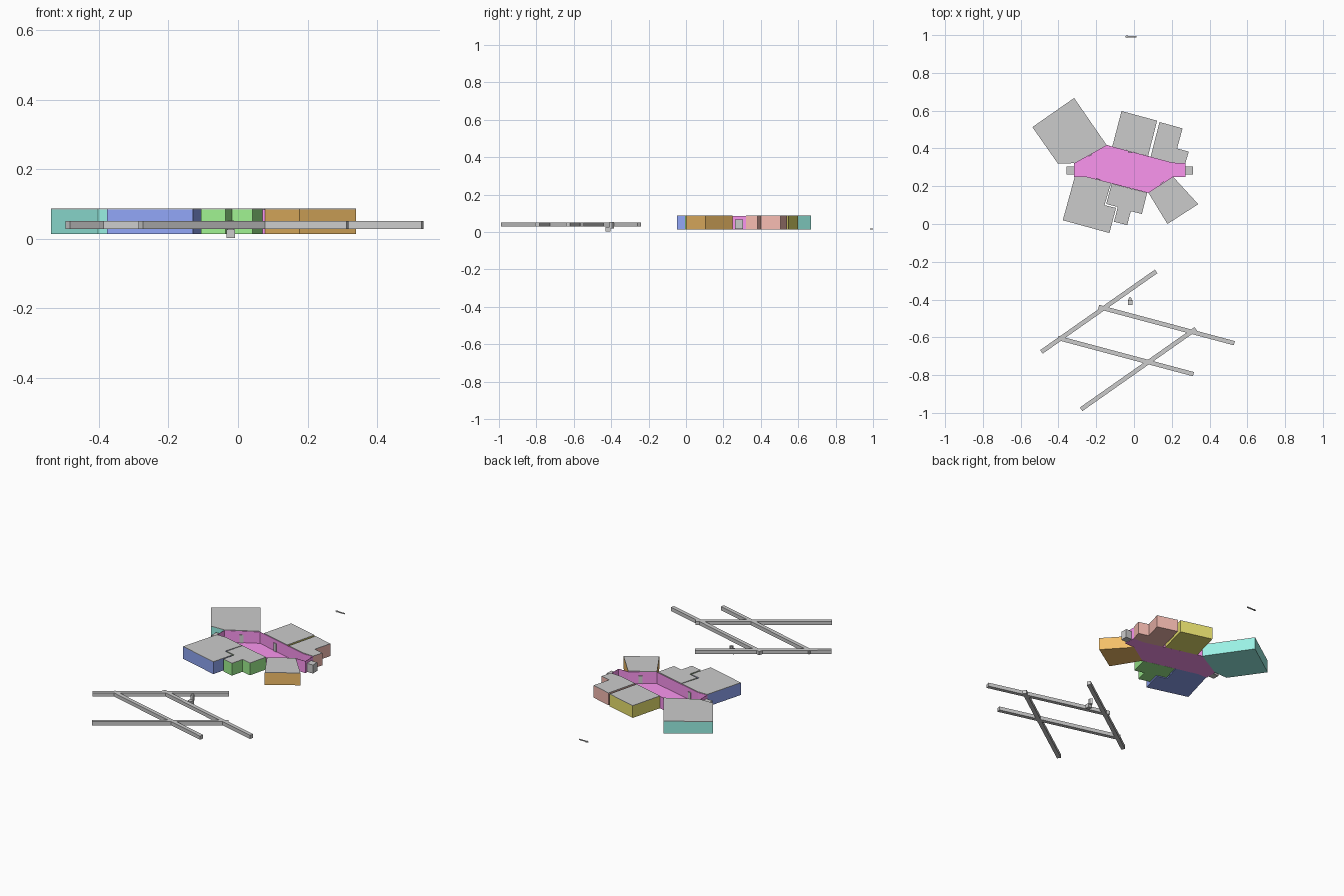
import bpy, bmesh, math
from mathutils import Vector

Z0, Z1 = 0.014, 0.088      # floor underside and roof top
LID = 0.003


def material(name, rgb):
    m = bpy.data.materials.new(name)
    m.diffuse_color = (*rgb, 1)
    return m


def prism(name, pts, z0, z1, mat=None, wall=None):
    """Extrude an outline; with wall set, hollow it out from the top."""
    bm = bmesh.new()
    base = bm.faces.new([bm.verts.new((x, y, z0)) for x, y in pts])
    ext = bmesh.ops.extrude_face_region(bm, geom=[base], use_keep_orig=True)
    bmesh.ops.translate(bm, vec=(0, 0, z1 - z0),
                        verts=[v for v in ext["geom"] if isinstance(v, bmesh.types.BMVert)])
    bmesh.ops.recalc_face_normals(bm, faces=bm.faces[:])
    if wall:
        bm.faces.ensure_lookup_table()
        top = max(bm.faces, key=lambda f: f.calc_center_median().z)
        bmesh.ops.inset_individual(bm, faces=[top], thickness=wall)
        inner = bmesh.ops.extrude_discrete_faces(bm, faces=[top])["faces"][0]
        bmesh.ops.translate(bm, vec=(0, 0, z0 + wall - z1), verts=inner.verts[:])
    mesh = bpy.data.meshes.new(name)
    bm.to_mesh(mesh)
    bm.free()
    ob = bpy.data.objects.new(name, mesh)
    bpy.context.collection.objects.link(ob)
    if mat:
        mesh.materials.append(mat)
    return ob


def bar(name, a, b, width, z0, z1):
    """Box running from a to b in plan."""
    a, b = Vector(a), Vector(b)
    d = (b - a).normalized()
    n = Vector((-d.y, d.x)) * width / 2
    return prism(name, [a - n, b - n, b + n, a + n], z0, z1)


# central open hall
hall = [(-0.317, 0.249), (-0.256, 0.249), (0.077, 0.164), (0.208, 0.249), (0.272, 0.249),
        (0.272, 0.322), (0.205, 0.325), (-0.145, 0.418), (-0.317, 0.322)]
prism("central_hall", hall, Z0, Z1 - LID, material("pink", (0.96, 0.30, 0.86)), wall=0.003)

# side rooms: coloured body with grey roof
rooms = {
    "teal": ((0.32, 0.88, 0.78),
             [(-0.538, 0.513), (-0.403, 0.32), (-0.317, 0.322), (-0.145, 0.418), (-0.317, 0.667)]),
    "yellow": ((0.82, 0.76, 0.16),
               [(-0.066, 0.598), (-0.115, 0.410), (0.075, 0.360), (0.122, 0.547)]),
    "red": ((0.92, 0.50, 0.44),
            [(0.135, 0.540), (0.088, 0.356), (0.205, 0.325), (0.272, 0.322), (0.290, 0.383),
             (0.228, 0.400), (0.257, 0.506)]),
    "orange": ((0.90, 0.52, 0.14),
               [(0.077, 0.164), (0.177, 0.0), (0.340, 0.105), (0.208, 0.249)]),
    "blue": ((0.28, 0.38, 0.92),
             [(-0.314, 0.249), (-0.377, 0.020), (-0.130, -0.048), (-0.095, 0.085),
              (-0.156, 0.100), (-0.122, 0.215), (-0.256, 0.249)]),
    "green": ((0.35, 0.88, 0.28),
              [(-0.118, 0.213), (-0.147, 0.106), (-0.086, 0.090), (-0.106, 0.012),
               (-0.036, -0.006), (-0.017, 0.068), (0.042, 0.053), (0.070, 0.165)]),
}
for name, (rgb, pts) in rooms.items():
    prism(name + "_room", pts, Z0, Z1 - LID, material(name, rgb))
    prism(name + "_roof", pts, Z1 - LID, Z1)

# end porches
bar("porch_left", (-0.358, 0.283), (-0.317, 0.283), 0.042, 0.017, 0.068)
bar("porch_right", (0.272, 0.283), (0.312, 0.283), 0.042, 0.017, 0.068)

# door panels standing just inside the hall walls
for i, (x, y, ang) in enumerate([(-0.232, 0.364, 29), (-0.02, 0.380, -15),
                                 (-0.19, 0.237, -15), (0.150, 0.217, 33)]):
    d = Vector((math.cos(math.radians(ang)), math.sin(math.radians(ang)))) * 0.011
    c = Vector((x, y))
    bar(f"door_{i}", c - d, c + d, 0.006, 0.017, 0.064)

# crossed beams of the separate frame
for i, (a, b) in enumerate([((-0.490, -0.677), (0.117, -0.251)),
                            ((-0.280, -0.981), (0.327, -0.555)),
                            ((-0.187, -0.439), (0.531, -0.631)),
                            ((-0.403, -0.603), (0.315, -0.795))]):
    bar(f"beam_{i}", a, b, 0.023, 0.029, 0.051)

# small latch: lower block and pointed upright
prism("latch_block", [(-0.033, -0.43), (-0.009, -0.43), (-0.009, -0.403), (-0.033, -0.403)],
      0.003, 0.027)
prism("latch_upright", [(-0.030, -0.408), (-0.012, -0.408), (-0.012, -0.396), (-0.021, -0.385),
                        (-0.030, -0.396)], 0.02, 0.053)

# flat pointer arrow
prism("pointer_arrow", [(-0.05, 0.992), (-0.035, 0.984), (-0.035, 0.988), (0.012, 0.988),
                        (0.012, 0.996), (-0.035, 0.996), (-0.035, 1.0)], 0.014, 0.018)
